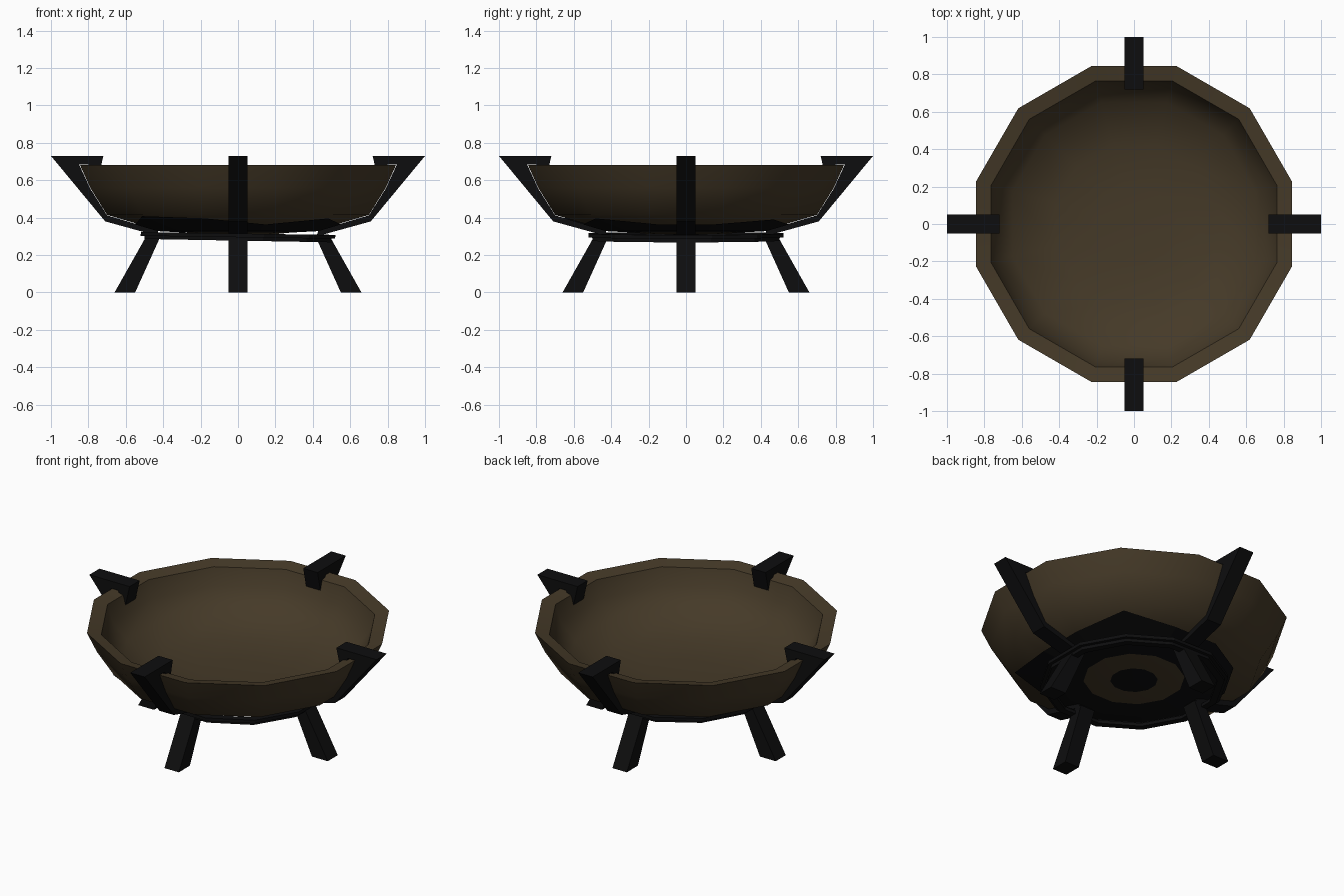
import bpy, bmesh, math
from mathutils import Matrix

cube = bpy.data.objects.get("Cube")
if cube:
    bpy.data.objects.remove(cube, do_unlink=True)


def material(name, rgb):
    m = bpy.data.materials.new(name)
    m.use_nodes = True
    m.diffuse_color = (*rgb, 1)
    m.node_tree.nodes["Principled BSDF"].inputs["Base Color"].default_value = (*rgb, 1)
    return m


brown = material("dark_bronze", (0.06, 0.042, 0.021))
black = material("black_iron", (0.0042, 0.0042, 0.0045))

SIDES = 12
STEP = 2 * math.pi / SIDES
ANGLES = [(i + 0.5) * STEP for i in range(SIDES)]


def finish(bm, name, mat, smooth=None):
    bmesh.ops.remove_doubles(bm, verts=bm.verts, dist=0.0001)
    bmesh.ops.recalc_face_normals(bm, faces=bm.faces)
    mesh = bpy.data.meshes.new(name)
    bm.to_mesh(mesh)
    bm.free()
    mesh.materials.append(mat)
    ob = bpy.data.objects.new(name, mesh)
    bpy.context.collection.objects.link(ob)
    if smooth:
        bpy.ops.object.select_all(action='DESELECT')
        ob.select_set(True)
        bpy.context.view_layer.objects.active = ob
        bpy.ops.object.shade_smooth_by_angle(angle=math.radians(smooth))
    return ob


def lathe(name, profile, mat, smooth=None, closed=False):
    """Twelve-sided turning; profile distances run to the flat of each side."""
    bm = bmesh.new()
    k = 1 / math.cos(STEP / 2)
    rings = [[bm.verts.new((r * k * math.cos(a), r * k * math.sin(a), z)) for a in ANGLES]
             for r, z in profile]
    pairs = list(zip(rings, rings[1:]))
    if closed:
        pairs.append((rings[-1], rings[0]))
    for lo, hi in pairs:
        for i in range(SIDES):
            j = (i + 1) % SIDES
            bm.faces.new((lo[i], lo[j], hi[j], hi[i]))
    if not closed:
        bm.faces.new(rings[0])
        bm.faces.new(rings[-1])
    return finish(bm, name, mat, smooth)


def strip(name, outline, angle, half=0.05):
    """Extrude a radial outline sideways and turn it round the centre."""
    bm = bmesh.new()
    face = bm.faces.new([bm.verts.new((r, -half, z)) for r, z in outline])
    ext = bmesh.ops.extrude_face_region(bm, geom=[face])
    moved = [v for v in ext["geom"] if isinstance(v, bmesh.types.BMVert)]
    bmesh.ops.translate(bm, verts=moved, vec=(0, 2 * half, 0))
    bmesh.ops.rotate(bm, verts=bm.verts, matrix=Matrix.Rotation(angle, 3, 'Z'))
    return finish(bm, name, black)


# Bowl: outer shell, rim, then inner wall and dished floor
lathe("bowl", [(0.2, 0.312), (0.43, 0.335), (0.70, 0.415), (0.79, 0.56), (0.845, 0.682),
               (0.765, 0.665), (0.735, 0.56), (0.65, 0.455), (0.42, 0.38), (0.2, 0.36)],
      brown, smooth=55)

# Four arms hooked over the rim, each with a splayed leg below
ARM = [(0.72, 0.73), (1.0, 0.73), (0.71, 0.38), (0.42, 0.30), (0.43, 0.332),
       (0.70, 0.412), (0.79, 0.555), (0.85, 0.685), (0.80, 0.685), (0.77, 0.60), (0.75, 0.60)]
LEG = [(0.41, 0.31), (0.485, 0.31), (0.66, 0.0), (0.55, 0.0)]
for n, side in enumerate(("left", "back", "right", "front")):
    strip(side + "_arm", ARM, n * math.pi / 2)
    strip(side + "_leg", LEG, n * math.pi / 2)

# Thin support hoops, slightly tilted, tying the legs together
for n, (r, z, tilt) in enumerate([(0.52, 0.305, 0.015), (0.50, 0.287, 0.018)]):
    hoop = lathe("support_hoop_%d" % (n + 1),
                 [(r - 0.04, z - 0.01), (r, z - 0.01), (r, z + 0.01), (r - 0.04, z + 0.01)],
                 black, closed=True)
    hoop.data.transform(Matrix.Translation((0, 0, z)) @ Matrix.Rotation(tilt, 4, 'Y')
                        @ Matrix.Translation((0, 0, -z)))

# Uneven sooty plate hugging the bowl's underside
bm = bmesh.new()
bulge = {1: 0.64, 7: 0.70, 8: 0.66, 10: 0.66}
flat = math.cos(STEP / 2)
center = bm.verts.new((0, 0, 0.305))
inner, outer = [], []
for i, a in enumerate(ANGLES):
    for ring, r in ((inner, 0.43), (outer, bulge.get(i, 0.55))):
        z = 0.328 + (r - 0.43) * 0.296
        ring.append(bm.verts.new((r / flat * math.cos(a), r / flat * math.sin(a), z)))
for i in range(SIDES):
    j = (i + 1) % SIDES
    bm.faces.new((center, inner[j], inner[i]))
    bm.faces.new((inner[i], inner[j], outer[j], outer[i]))
plate = finish(bm, "underside_plate", black)
if plate.data.polygons[0].normal.z > 0:
    plate.data.flip_normals()
